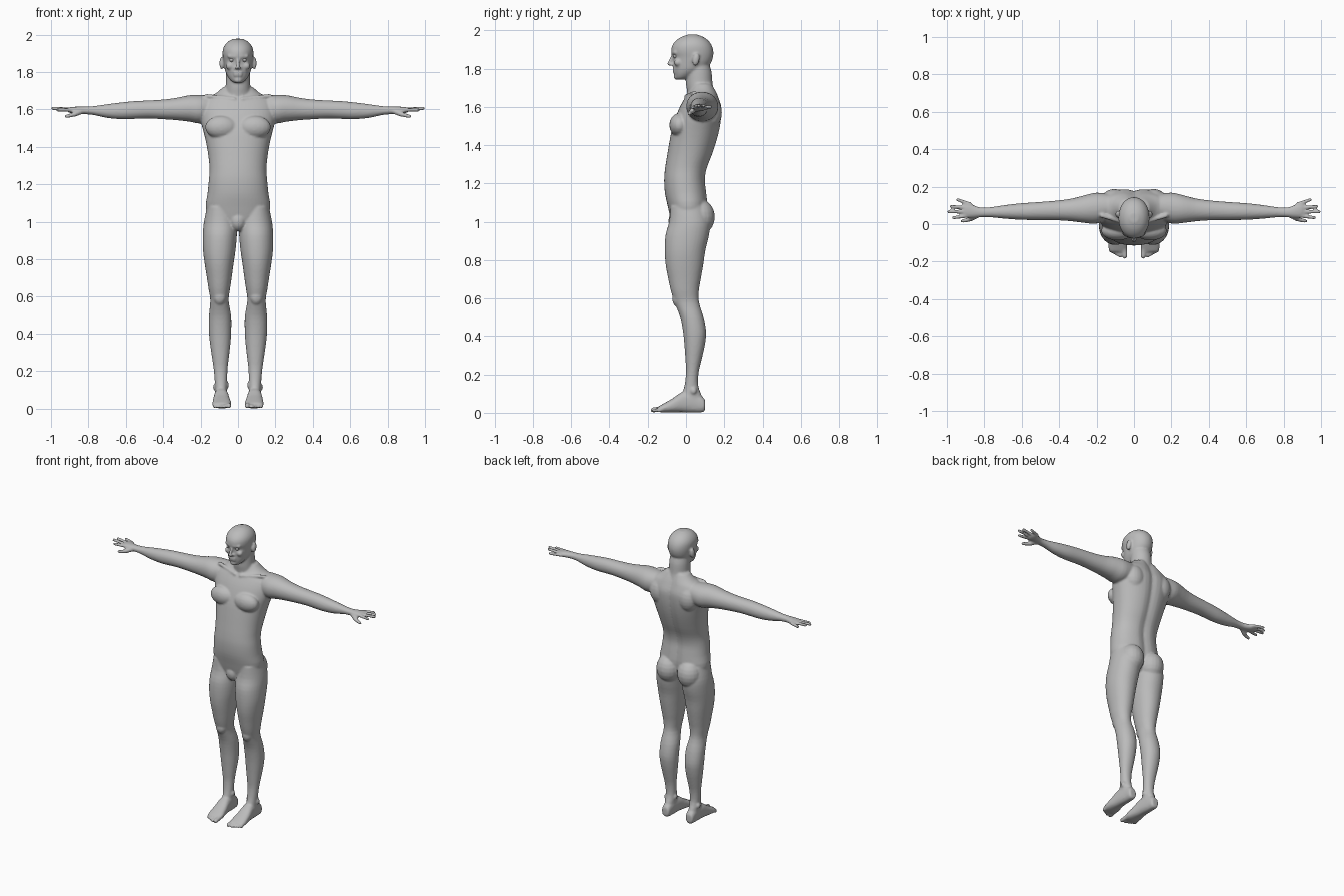
import bpy, bmesh, math
from mathutils import Vector, Matrix

skin = bpy.data.materials.new("grey_skin")
skin.diffuse_color = (0.5, 0.5, 0.5, 1)
verts, faces = [], []


def add_rings(rings):
    """Join equal rings of points into a closed surface."""
    n, base = len(rings[0]), len(verts)
    for ring in rings:
        verts.extend(ring)
    for r in range(len(rings) - 1):
        for k in range(n):
            a, b = base + r * n, base + (r + 1) * n
            faces.append((a + k, a + (k + 1) % n, b + (k + 1) % n, b + k))
    last = base + (len(rings) - 1) * n
    faces.append(tuple(range(base, base + n)))
    faces.append(tuple(range(last, last + n)))


def make_object(name):
    """Turn the collected surfaces into one smooth object."""
    mesh = bpy.data.meshes.new(name)
    mesh.from_pydata(verts, [], faces)
    bm = bmesh.new()
    bm.from_mesh(mesh)
    bmesh.ops.recalc_face_normals(bm, faces=bm.faces[:])
    for f in bm.faces:
        f.smooth = True
    bm.to_mesh(mesh)
    bm.free()
    mesh.materials.append(skin)
    obj = bpy.data.objects.new(name, mesh)
    bpy.context.collection.objects.link(obj)
    verts.clear()
    faces.clear()
    return obj


def spline(rows, steps=3):
    """Smoothly subdivide a table of cross-sections."""
    out = []
    for i in range(len(rows) - 1):
        p0, p1, p2 = rows[max(i - 1, 0)], rows[i], rows[i + 1]
        p3 = rows[min(i + 2, len(rows) - 1)]
        for k in range(steps):
            t = k / steps
            out.append([0.5 * (2 * b + (c - a) * t + (2 * a - 5 * b + 4 * c - d) * t * t
                               + (3 * b - a - 3 * c + d) * t ** 3)
                        for a, b, c, d in zip(p0, p1, p2, p3)])
    return out + [list(rows[-1])]


def loft(rows, place, power=2.2, groove=0.0, n=36):
    """Rows are (position, u min, u max, v min, v max); place maps (t, u, v) to xyz."""
    rings = []
    for t, u0, u1, v0, v1 in spline(rows):
        ring = []
        for k in range(n):
            a = 2 * math.pi * k / n
            c, s = math.cos(a), math.sin(a)
            u = (u0 + u1) / 2 + (u1 - u0) / 2 * math.copysign(abs(c) ** (2 / power), c)
            v = (v0 + v1) / 2 + (v1 - v0) / 2 * math.copysign(abs(s) ** (2 / power), s)
            if s > 0:
                v -= groove * math.exp(-(u / 0.028) ** 2)
            ring.append(place(t, u, v))
        rings.append(ring)
    add_rings(rings)


def blob(center, radii, tilt=0.0, n=20):
    m = Matrix.Translation(center) @ Matrix.Rotation(tilt, 4, 'X') @ Matrix.Diagonal((*radii, 1))
    lats = [math.radians(d) for d in range(-85, 86, 17)]
    add_rings([[m @ Vector((math.cos(h) * math.cos(2 * math.pi * k / n),
                            math.cos(h) * math.sin(2 * math.pi * k / n), math.sin(h)))
                for k in range(n)] for h in lats])


def rod(a, b, r0, r1, n=12):
    """Tapered rod with round ends."""
    a, b = Vector(a), Vector(b)
    axis = (b - a).normalized()
    side = axis.orthogonal().normalized()
    up = axis.cross(side)
    rings = []
    for p, r, degs in ((a, r0, (-80, -55, -28, 0)), (b, r1, (0, 28, 55, 80))):
        for h in map(math.radians, degs):
            rings.append([p + axis * r * math.sin(h) + r * math.cos(h) *
                          (side * math.cos(2 * math.pi * k / n) + up * math.sin(2 * math.pi * k / n))
                          for k in range(n)])
    add_rings(rings)


def upright(rows, **kw):
    """Symmetric loft along z; rows are (z, half width, front y, back y)."""
    loft([(z, -h, h, f, b) for z, h, f, b in rows], lambda t, u, v: (u, v, t), **kw)


# Eyeballs
for s, side in ((1, "left"), (-1, "right")):
    blob((s * .033, -.055, 1.866), (.012, .012, .012))
    make_object("eye_" + side)

# Torso with spine furrow
upright([(0.96, .09, -.05, .06), (1.0, .15, -.075, .10), (1.08, .172, -.095, .115),
         (1.15, .163, -.110, .11), (1.22, .156, -.114, .103), (1.28, .152, -.109, .113),
         (1.35, .158, -.098, .14), (1.42, .17, -.086, .163), (1.48, .184, -.074, .178),
         (1.54, .20, -.056, .187), (1.60, .205, -.032, .188), (1.65, .185, -.004, .172),
         (1.685, .12, .02, .158), (1.72, .08, .035, .14)], groove=.013, n=48)
# Neck
upright([(1.62, .09, .01, .16), (1.68, .073, .006, .148), (1.72, .066, .0, .139),
         (1.78, .064, .0, .134), (1.83, .06, .0, .12)], power=2)
# Head
upright([(1.742, .018, -.048, -.015), (1.752, .036, -.056, .015), (1.775, .054, -.062, .06),
         (1.80, .066, -.066, .105), (1.83, .073, -.067, .13), (1.86, .078, -.068, .141),
         (1.89, .082, -.077, .143), (1.92, .081, -.072, .135), (1.945, .07, -.054, .118),
         (1.965, .05, -.026, .092), (1.978, .022, .01, .058)], power=2.1)
# Nose, lips, chin and lower belly
rod((0, -.070, 1.868), (0, -.088, 1.824), .007, .0105)
rod((-.017, -.064, 1.797), (.017, -.064, 1.797), .0065, .0065)
rod((-.014, -.062, 1.784), (.014, -.062, 1.784), .0075, .0075)
blob((0, -.050, 1.757), (.022, .015, .015))
blob((0, -.050, 1.005), (.045, .042, .055))

for s in (1, -1):
    # Face: brow, cheek, nostril, ear
    rod((s * .012, -.070, 1.882), (s * .05, -.057, 1.884), .0085, .008)
    blob((s * .043, -.042, 1.832), (.022, .021, .02))
    blob((s * .011, -.076, 1.821), (.008, .010, .007))
    blob((s * .087, .052, 1.847), (.012, .019, .034), -0.2)
    # Chest, shoulder blade, buttock
    blob((s * .088, -.035, 1.505), (.088, .052, .062))
    blob((s * .105, .128, 1.57), (.07, .06, .085))
    blob((s * .079, .072, 1.025), (.079, .079, .092))
    # Collar bone
    rod((s * .02, .0, 1.655), (s * .17, .045, 1.672), .010, .012)

    # Leg
    loft([(1.08, .03, .165, -.08, .10), (1.0, .006, .182, -.088, .125),
          (.93, .006, .188, -.107, .12), (.85, .013, .187, -.111, .101),
          (.775, .024, .178, -.106, .09), (.70, .034, .166, -.092, .077),
          (.64, .043, .157, -.079, .067), (.58, .05, .148, -.060, .068),
          (.50, .037, .155, -.030, .092), (.42, .036, .156, -.015, .105),
          (.35, .04, .15, -.008, .098), (.28, .048, .14, -.003, .082),
          (.21, .056, .13, 0, .066), (.14, .058, .124, -.008, .064),
          (.08, .058, .122, -.025, .085), (.02, .06, .118, -.02, .088)],
         lambda t, u, v: (s * u, v, t), power=2.1)
    # Kneecap and ankle bones
    blob((s * .098, -.042, .60), (.035, .03, .045))
    blob((s * .06, .03, .125), (.012, .016, .018))
    blob((s * .122, .04, .115), (.012, .016, .018))
    # Foot
    loft([(.100, .07, .11, .02, .06), (.09, .062, .118, .004, .08),
          (.04, .056, .122, .001, .11), (-.02, .05, .128, .003, .108),
          (-.07, .042, .134, .002, .075), (-.11, .036, .137, .001, .052),
          (-.135, .038, .135, .003, .038), (-.148, .045, .128, .008, .03)],
         lambda t, u, v: (s * u, t, v), power=2.4)
    # Toes
    rod((s * .052, -.12, .022), (s * .049, -.172, .0145), .015, .0135)
    for i in range(4):
        x = .074 + .0175 * i
        rod((s * x, -.115, .022), (s * x, -.172 + .010 * i, .0105), .0105, .009)

    # Arm and palm
    loft([(.12, .03, .16, 1.54, 1.675), (.20, .003, .168, 1.525, 1.678),
          (.26, .006, .155, 1.535, 1.676), (.33, .015, .137, 1.543, 1.662),
          (.40, .02, .127, 1.548, 1.653), (.48, .022, .12, 1.552, 1.648),
          (.55, .022, .115, 1.55, 1.645), (.62, .024, .11, 1.548, 1.638),
          (.70, .03, .10, 1.555, 1.628), (.77, .037, .09, 1.57, 1.618),
          (.82, .037, .089, 1.575, 1.615), (.86, .034, .102, 1.577, 1.615),
          (.895, .034, .117, 1.581, 1.613), (.912, .044, .110, 1.588, 1.608)],
         lambda t, u, v: (s * t, u, v), power=2.1)
    # Fingers: root x, root y, tip x, tip y, tip z
    for x0, y0, x1, y1, z1 in ((.885, .045, .965, .034, 1.597), (.89, .066, .992, .066, 1.606),
                               (.89, .087, .978, .095, 1.607), (.875, .107, .943, .130, 1.600)):
        rod((s * x0, y0, 1.598), (s * x1, y1, z1), .0105, .009)
    # Thumb
    rod((s * .835, .050, 1.592), (s * .877, .026, 1.573), .016, .0135)
    rod((s * .877, .026, 1.573), (s * .918, .016, 1.563), .0125, .0095)

body = make_object("body")

# Fuse the parts into one skin and soften the joins
fuse = body.modifiers.new("fuse", 'REMESH')
fuse.mode = 'VOXEL'
fuse.voxel_size = 0.0065
fuse.use_smooth_shade = True
soften = body.modifiers.new("soften", 'SMOOTH')
soften.factor = 0.5
soften.iterations = 3
